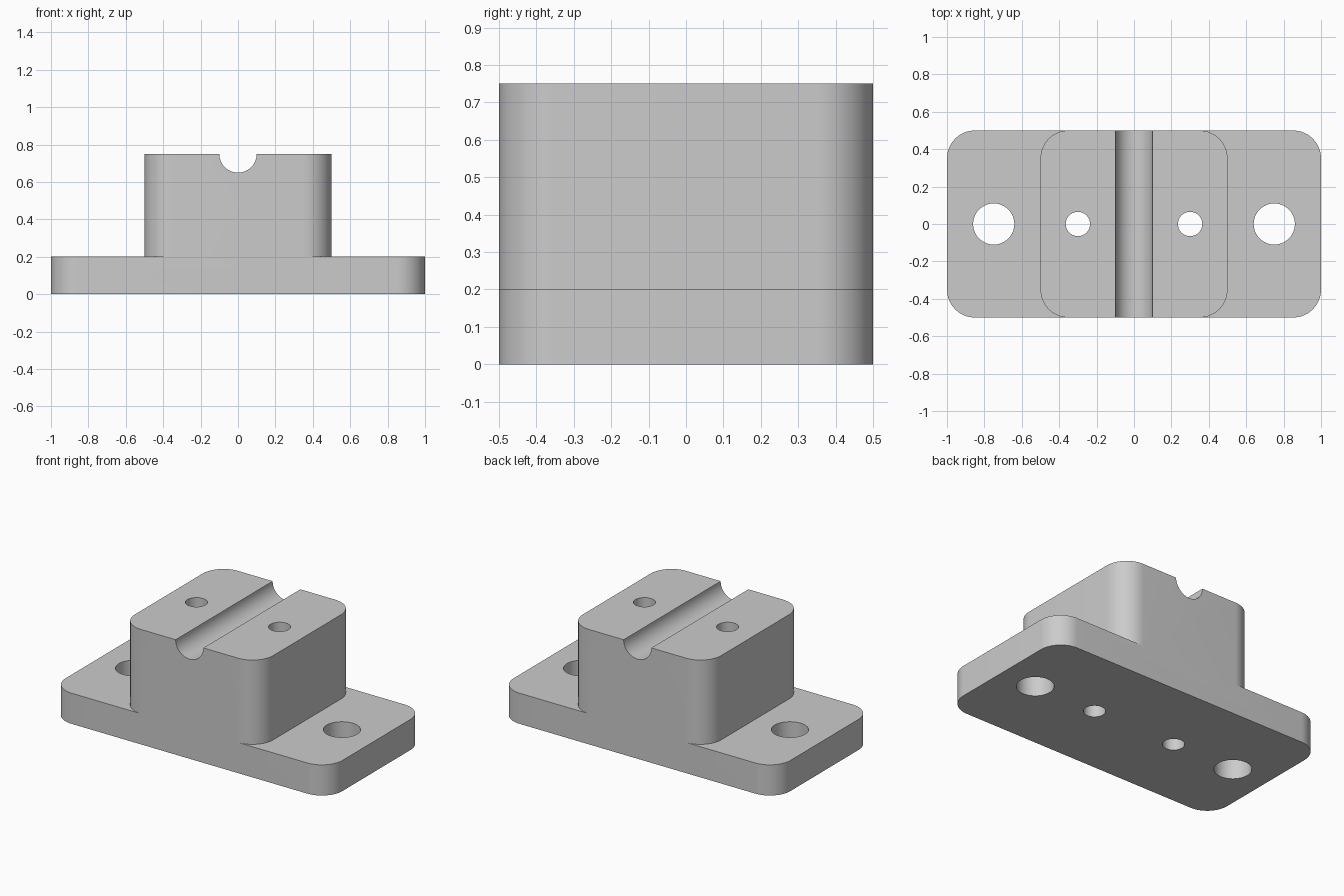
import bpy
import bmesh
from math import cos, sin, pi, radians
from mathutils import Matrix

cube = bpy.data.objects.get("Cube")
if cube:
    bpy.data.objects.remove(cube, do_unlink=True)

# Single grey finish
grey = bpy.data.materials.new("machined_grey")
grey.use_nodes = True
COLOUR = (0.6, 0.6, 0.6, 1)
grey.diffuse_color = COLOUR
grey.node_tree.nodes["Principled BSDF"].inputs["Base Color"].default_value = COLOUR


def finish(name, bm):
    bmesh.ops.recalc_face_normals(bm, faces=bm.faces)
    mesh = bpy.data.meshes.new(name)
    bm.to_mesh(mesh)
    bm.free()
    mesh.materials.append(grey)
    obj = bpy.data.objects.new(name, mesh)
    bpy.context.collection.objects.link(obj)
    return obj


def rounded_block(name, half_x, half_y, radius, z0, z1, steps=16):
    """Rounded rectangle extruded upwards."""
    bm = bmesh.new()
    ring = []
    for i, (sx, sy) in enumerate([(1, 1), (-1, 1), (-1, -1), (1, -1)]):
        for s in range(steps + 1):
            a = (i + s / steps) * pi / 2
            ring.append(bm.verts.new((sx * (half_x - radius) + radius * cos(a),
                                      sy * (half_y - radius) + radius * sin(a), z0)))
    face = bm.faces.new(ring)
    top = bmesh.ops.extrude_face_region(bm, geom=[face])["geom"]
    verts = [v for v in top if isinstance(v, bmesh.types.BMVert)]
    bmesh.ops.translate(bm, verts=verts, vec=(0, 0, z1 - z0))
    return finish(name, bm)


def cylinder(name, radius, depth, matrix):
    bm = bmesh.new()
    bmesh.ops.create_cone(bm, cap_ends=True, segments=64, radius1=radius,
                          radius2=radius, depth=depth, matrix=matrix)
    return finish(name, bm)


def combine(target, tool, operation):
    mod = target.modifiers.new(tool.name, "BOOLEAN")
    mod.operation = operation
    mod.solver = "EXACT"
    mod.object = tool
    bpy.context.view_layer.objects.active = target
    bpy.ops.object.modifier_apply(modifier=mod.name)
    bpy.data.objects.remove(tool, do_unlink=True)


# Flanged base with the raised block joined on
body = rounded_block("clamp_base", 1.0, 0.5, 0.15, 0, 0.2)
block = rounded_block("raised_block", 0.5, 0.5, 0.15, 0.1, 0.75)
combine(body, block, "UNION")

# Cable groove across the top
groove = cylinder("groove_cutter", 0.1, 1.4,
                  Matrix.Translation((0, 0, 0.75)) @ Matrix.Rotation(pi / 2, 4, "X"))
combine(body, groove, "DIFFERENCE")

# Large mounting holes and small clamp holes, all right through
for x, radius in ((0.75, 0.11), (0.3, 0.065)):
    for side in (-1, 1):
        hole = cylinder("hole_cutter", radius, 2, Matrix.Translation((side * x, 0, 0.4)))
        combine(body, hole, "DIFFERENCE")

# Smooth the round walls, keep the machined edges crisp
bpy.ops.object.select_all(action="DESELECT")
body.select_set(True)
bpy.context.view_layer.objects.active = body
bpy.ops.object.shade_smooth_by_angle(angle=radians(30))
